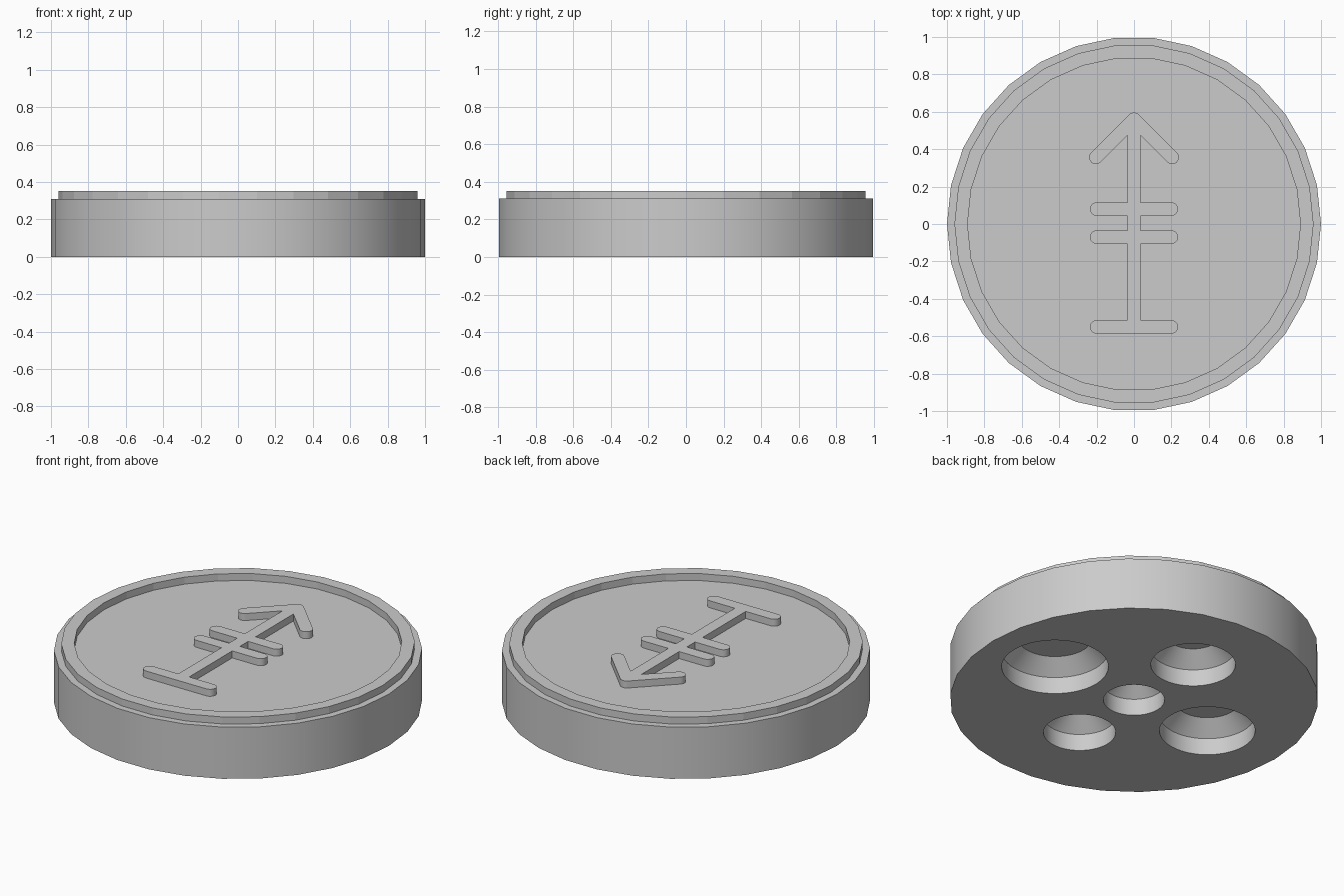
import bpy
import bmesh
from math import sin, cos, radians, tau

if "Cube" in bpy.data.objects:
    bpy.data.objects.remove(bpy.data.objects["Cube"])

DECK, TOP = 0.31, 0.352      # heights of the body top and of the raised details

grey = bpy.data.materials.new("plain grey")
grey.use_nodes = True
grey.diffuse_color = (0.6, 0.6, 0.6, 1)
grey.node_tree.nodes["Principled BSDF"].inputs["Base Color"].default_value = grey.diffuse_color


def finish(name, bm):
    """Turn a bmesh into a grey object."""
    bmesh.ops.recalc_face_normals(bm, faces=bm.faces)
    mesh = bpy.data.meshes.new(name)
    bm.to_mesh(mesh)
    bm.free()
    mesh.materials.append(grey)
    obj = bpy.data.objects.new(name, mesh)
    bpy.context.collection.objects.link(obj)
    return obj


def lathe(name, profile, sides, ring=False, centre=(0, 0)):
    """Turn (radius, height) points around z; a ring closes on itself, else the ends are capped."""
    bm = bmesh.new()
    loops = [[bm.verts.new((centre[0] + r * cos(tau * i / sides),
                            centre[1] + r * sin(tau * i / sides), z))
              for i in range(sides)] for r, z in profile]
    pairs = list(zip(loops, loops[1:]))
    if ring:
        pairs.append((loops[-1], loops[0]))
    else:
        bm.faces.new(loops[0])
        bm.faces.new(loops[-1])
    for a, b in pairs:
        for i in range(sides):
            j = (i + 1) % sides
            bm.faces.new((a[i], a[j], b[j], b[i]))
    return finish(name, bm)


def arc(x, y, r, start, end, steps=10):
    """Points along a circular arc, angles in degrees."""
    angles = [radians(start + (end - start) * i / steps) for i in range(steps + 1)]
    return [(x + r * cos(a), y + r * sin(a)) for a in angles]


# Disc body, with tapered round pockets cut in the underside
body = lathe("disc_body", [(1, 0), (1, DECK)], 30)
WALL, DEPTH, TAPER = 0.10, 0.18, 0.09
pockets = [(0, 0, 0.166), (0.56, 0, 0.29), (0, 0.50, 0.23), (0, -0.46, 0.196), (-0.52, 0, 0.26)]
for x, y, r in pockets:
    cutter = lathe("pocket_cutter", [(r, -0.1), (r, WALL), (r - TAPER, DEPTH)], 48, centre=(x, y))
    cutter.hide_render = True
    cut = body.modifiers.new("pocket", 'BOOLEAN')
    cut.operation = 'DIFFERENCE'
    cut.solver = 'EXACT'
    cut.object = cutter
    bpy.ops.object.select_all(action='DESELECT')
    bpy.context.view_layer.objects.active = body
    body.select_set(True)
    bpy.ops.object.modifier_apply(modifier=cut.name)
    bpy.data.objects.remove(cutter)
bpy.ops.object.shade_smooth_by_angle(angle=radians(30))

# Raised rim
lathe("raised_rim", [(0.96, DECK), (0.96, TOP), (0.89, TOP), (0.89, DECK)], 30, ring=True)

# Raised arrow: right half of the outline from the foot bar up to the tip, then mirrored
W = 0.036
half = arc(0.2, -0.55, W, -90, 90) + [(W, -0.55 + W)]
for y in (-0.07, 0.08):
    half += [(W, y - W)] + arc(0.2, y, W, -90, 90) + [(W, y + W)]
tip, reach = 0.56, 0.204
half += [(W, tip - W - W * 2 ** 0.5)]
half += arc(reach, tip - reach, W, 225, 405) + arc(0, tip, W, 45, 90, 4)
outline = half + [(-x, y) for x, y in reversed(half) if x > 0.001]

bm = bmesh.new()
base = bm.faces.new([bm.verts.new((x, y, DECK)) for x, y in outline])
grown = bmesh.ops.extrude_face_region(bm, geom=[base], use_keep_orig=True)
for v in grown["geom"]:
    if isinstance(v, bmesh.types.BMVert):
        v.co.z = TOP
arrow = finish("raised_arrow", bm)
bpy.ops.object.select_all(action='DESELECT')
bpy.context.view_layer.objects.active = arrow
arrow.select_set(True)
bpy.ops.object.shade_smooth_by_angle(angle=radians(30))
